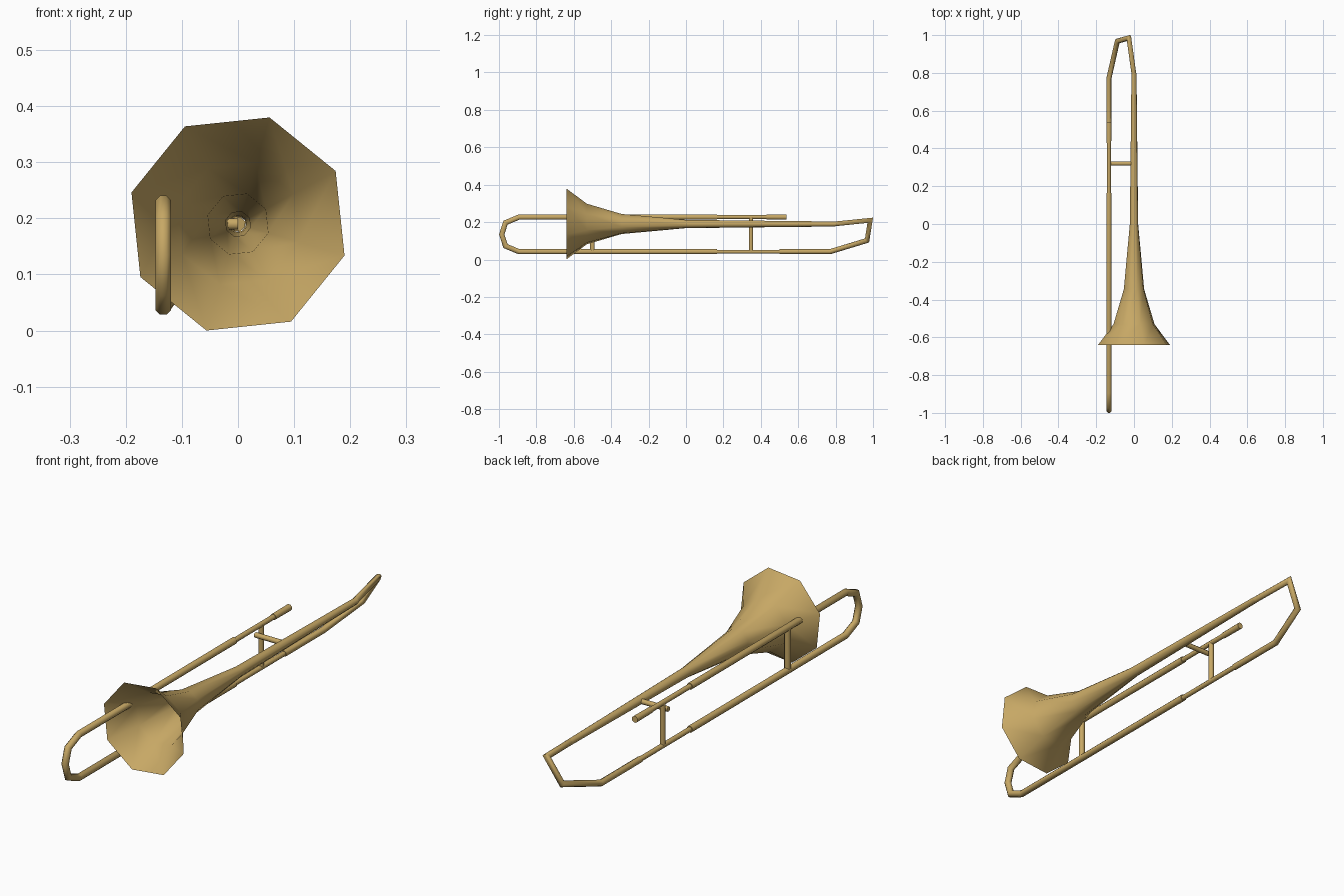
import bpy, bmesh, math
from mathutils import Vector

if "Cube" in bpy.data.objects:
    bpy.data.objects.remove(bpy.data.objects["Cube"])

brass = bpy.data.materials.new("brass")
brass.diffuse_color = (0.57, 0.39, 0.13, 1)
brass.use_nodes = True
brass.node_tree.nodes["Principled BSDF"].inputs["Base Color"].default_value = brass.diffuse_color

SX = -0.133            # slide x
TOP, LOW = 0.227, 0.042  # upper and lower slide tube heights
BZ = 0.19              # bell axis height


def tube(name, path, radii, caps=True, sides=8, turn=22.5):
    """Sweep a polygon along a path with mitred corners."""
    pts = [Vector(p) for p in path]
    if not isinstance(radii, (list, tuple)):
        radii = [radii] * len(pts)
    dirs = [(b - a).normalized() for a, b in zip(pts, pts[1:])]
    ref = Vector((1, 0, 0)) if abs(dirs[0].x) < 0.9 else Vector((0, 1, 0))
    u = (ref - dirs[0] * ref.dot(dirs[0])).normalized()
    v = dirs[0].cross(u)
    offs = []
    for i in range(sides):
        a = math.radians(turn) + 2 * math.pi * i / sides
        offs.append(u * math.cos(a) + v * math.sin(a))
    bm = bmesh.new()
    rings = []
    for i, p in enumerate(pts):
        d_in = dirs[max(i - 1, 0)]
        d_out = dirs[min(i, len(dirs) - 1)]
        n = (d_in + d_out).normalized()
        offs = [o - d_in * (o.dot(n) / d_in.dot(n)) for o in offs]
        rings.append([bm.verts.new(p + o * radii[i]) for o in offs])
    for r, s in zip(rings, rings[1:]):
        for i in range(sides):
            j = (i + 1) % sides
            bm.faces.new((r[i], r[j], s[j], s[i]))
    if caps:
        bm.faces.new(rings[0][::-1])
        bm.faces.new(rings[-1])
    bmesh.ops.recalc_face_normals(bm, faces=bm.faces)
    me = bpy.data.meshes.new(name)
    bm.to_mesh(me)
    bm.free()
    me.materials.append(brass)
    ob = bpy.data.objects.new(name, me)
    bpy.context.collection.objects.link(ob)
    bpy.context.view_layer.objects.active = ob
    ob.select_set(True)
    bpy.ops.object.shade_smooth_by_angle(angle=math.radians(50))
    ob.select_set(False)
    return ob


# Flared bell, open at the mouth
profile = [(-0.64, 0.198), (-0.53, 0.113), (-0.345, 0.056),
           (0.0, 0.023), (0.56, 0.0165), (0.8, 0.014)]
tube("bell", [(0, y, BZ) for y, r in profile], [r for y, r in profile],
     caps=False, turn=16.5)

# Tuning bow joining the bell to the lower tube
tube("tuning_bow", [(0, 0.79, BZ), (-0.027, 0.985, 0.21),
                    (-0.088, 0.968, 0.102), (SX, 0.77, LOW),
                    (SX, 0.5, LOW)], 0.0135)

# Inner slide tubes
tube("inner_slide_upper", [(SX, 0.15, TOP), (SX, 0.44, TOP)], 0.011)
tube("inner_slide_lower", [(SX, 0.15, LOW), (SX, 0.51, LOW)], 0.011)

# Outer slide with its end bow
tube("outer_slide", [(SX, 0.165, TOP), (SX, -0.893, TOP),
                     (SX, -0.965, 0.197), (SX, -0.985, 0.1345),
                     (SX, -0.965, 0.072), (SX, -0.893, LOW),
                     (SX, 0.165, LOW)], 0.0148)

# Mouthpiece
tube("mouthpiece", [(SX, 0.43, TOP), (SX, 0.538, TOP)], [0.0135, 0.0145])

# Braces
tube("slide_brace_front", [(SX, -0.5, LOW), (SX, -0.5, TOP)], 0.013)
tube("slide_brace_rear", [(SX, 0.348, LOW), (SX, 0.348, TOP)], 0.0115)
tube("bell_brace", [(SX - 0.008, 0.32, BZ), (0, 0.32, BZ)], 0.011)
